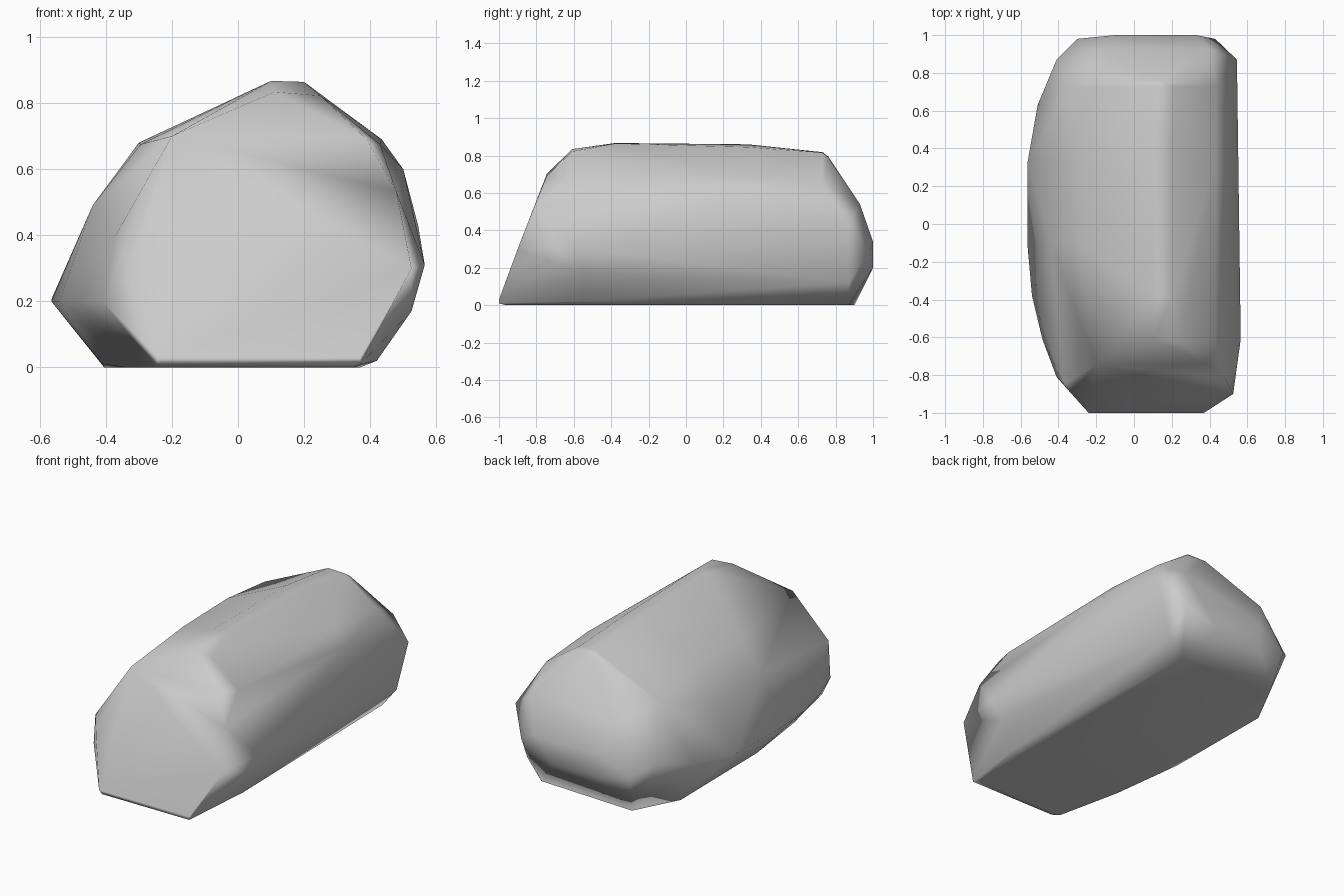
import bpy, bmesh

# Cross-sections of the boulder along its length: y -> (x, z) corners
sections = {
    -1.00: [(-0.22, 0.01), (0.37, 0.01), (-0.24, 0.03), (0.37, 0.03)],
    -0.96: [(-0.25, 0), (0.35, 0)],
    -0.90: [(-0.33, 0.28), (0.525, 0.3)],
    -0.85: [(-0.37, 0.4)],
    -0.81: [(-0.41, 0.2), (0.48, 0.53)],
    -0.745: [(-0.20, 0.70), (0.39, 0.69)],
    -0.61: [(-0.485, 0.2), (0.11, 0.834), (0.25, 0.822),
            (0.43, 0.675), (0.565, 0.31)],
    -0.55: [(-0.34, 0), (0.525, 0.17), (0.42, 0.02)],
    -0.38: [(-0.54, 0.2), (0.10, 0.867), (0.20, 0.864)],
    -0.10: [(-0.565, 0.2), (-0.44, 0.49), (-0.295, 0.675), (-0.41, 0.01)],
    0.33: [(-0.563, 0.21), (-0.435, 0.485), (-0.30, 0.68), (0.09, 0.86),
           (0.20, 0.845), (0.435, 0.69), (0.50, 0.60), (0.54, 0.43)],
    0.63: [(-0.51, 0.25), (-0.405, 0)],
    0.73: [(-0.33, 0.62), (0.10, 0.818), (0.21, 0.815), (0.435, 0.66)],
    0.76: [(0.10, 0.795), (0.23, 0.79)],
    0.87: [(-0.41, 0.31), (0.545, 0.43), (0.465, 0.12), (0.37, 0)],
    0.90: [(-0.265, 0)],
    0.93: [(-0.17, 0.52), (0.40, 0.54)],
    0.98: [(-0.30, 0.24), (0.43, 0.29)],
    1.00: [(-0.10, 0.2), (0.20, 0.2), (-0.10, 0.34), (0.33, 0.34)],
}

# Wrap the sections in one faceted skin
bm = bmesh.new()
for y, ring in sections.items():
    for x, z in ring:
        bm.verts.new((x, y, z))
bmesh.ops.convex_hull(bm, input=bm.verts[:])
bmesh.ops.delete(bm, geom=[v for v in bm.verts if not v.link_faces], context='VERTS')
bmesh.ops.holes_fill(bm, edges=[e for e in bm.edges if e.is_boundary])
bmesh.ops.recalc_face_normals(bm, faces=bm.faces[:])
mesh = bpy.data.meshes.new("boulder")
bm.to_mesh(mesh)
bm.free()
boulder = bpy.data.objects.new("boulder", mesh)
bpy.context.collection.objects.link(boulder)

# Soft shading that follows the broad facets
for p in mesh.polygons:
    p.use_smooth = True
boulder.modifiers.new("facet_normals", 'WEIGHTED_NORMAL')
